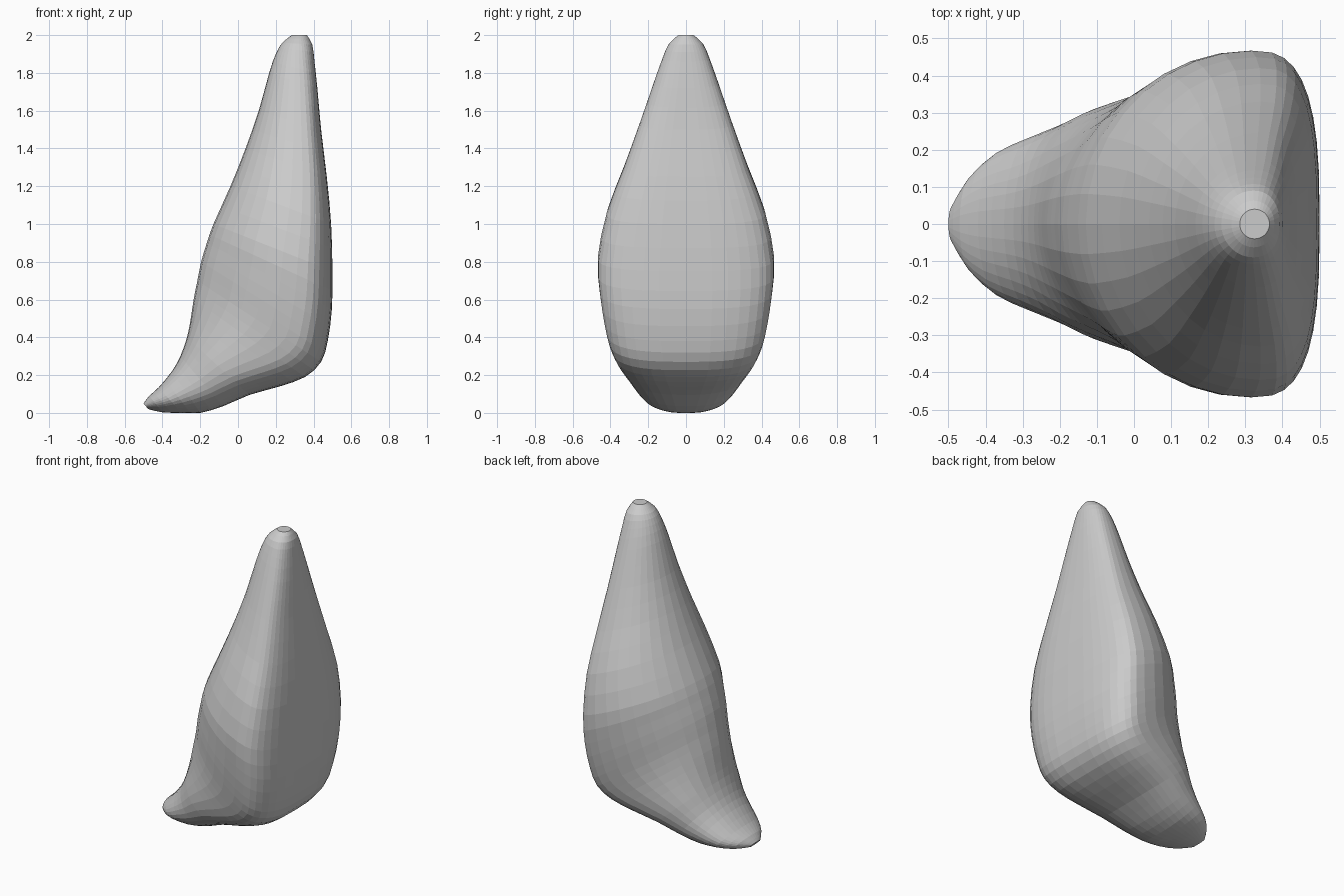
import bpy, bmesh
from math import sin, cos, pi

if "Cube" in bpy.data.objects:
    bpy.data.objects.remove(bpy.data.objects["Cube"])

# Ribs from toe to tip: left x, left z, right x, right z, half width, position of widest point
RIBS = [
    (-.50, .05, -.475, .02, .05, .50), (-.47, .09, -.40, .003, .13, .50),
    (-.42, .135, -.30, .0, .195, .50), (-.35, .22, -.20, .0, .235, .52),
    (-.305, .30, -.08, .035, .27, .56), (-.27, .40, .06, .095, .315, .60),
    (-.25, .50, .22, .14, .35, .64), (-.235, .60, .355, .19, .38, .68),
    (-.215, .70, .44, .27, .41, .71), (-.195, .80, .475, .38, .435, .71),
    (-.165, .90, .497, .55, .458, .71), (-.13, 1.0, .50, .75, .467, .71),
    (-.04, 1.2, .493, 1.0, .42, .71), (.04, 1.4, .47, 1.25, .33, .70),
    (.11, 1.6, .44, 1.5, .245, .68), (.165, 1.8, .42, 1.72, .17, .64),
    (.20, 1.9, .405, 1.86, .125, .60), (.235, 1.96, .393, 1.95, .09, .55),
    (.285, 2.0, .365, 2.0, .04, .50),
]
SIDES, STEPS = 36, 2


def spline(a, b, c, d, t):
    return .5 * (2*b + (c - a)*t + (2*a - 5*b + 4*c - d)*t*t + (3*b - a - 3*c + d)*t**3)


def smooth_ribs():
    n = len(RIBS)
    for i in range(n - 1):
        quad = [RIBS[min(max(i + k, 0), n - 1)] for k in (-1, 0, 1, 2)]
        for s in range(STEPS):
            yield [spline(*v, s / STEPS) for v in zip(*quad)]
    yield RIBS[-1]


def section(lx, lz, rx, rz, w, p):
    # Round on the left, squarer on the flat right side
    points = []
    for k in range(SIDES):
        a = 2 * pi * k / SIDES
        c, s = cos(a), sin(a)
        e = 1
        if c > 0:
            e = 2 / (2 + .9 * min(1, (p - .5) / .2))
        u = abs(c) ** e
        t = p + (1 - p) * u if c > 0 else p - p * u
        y = w * abs(s) ** e * (1 if s >= 0 else -1)
        points.append((lx + (rx - lx) * t, y, max(0, lz + (rz - lz) * t)))
    return points


# Body: loft of tilted sections
bm = bmesh.new()
rings = [[bm.verts.new(q) for q in section(*r)] for r in smooth_ribs()]
for a, b in zip(rings, rings[1:]):
    for k in range(SIDES):
        j = (k + 1) % SIDES
        bm.faces.new((a[k], a[j], b[j], b[k]))
bm.faces.new(rings[0])
bm.faces.new(rings[-1])
bmesh.ops.recalc_face_normals(bm, faces=bm.faces)
mesh = bpy.data.meshes.new("body")
bm.to_mesh(mesh)
bm.free()
bpy.context.collection.objects.link(bpy.data.objects.new("body", mesh))
